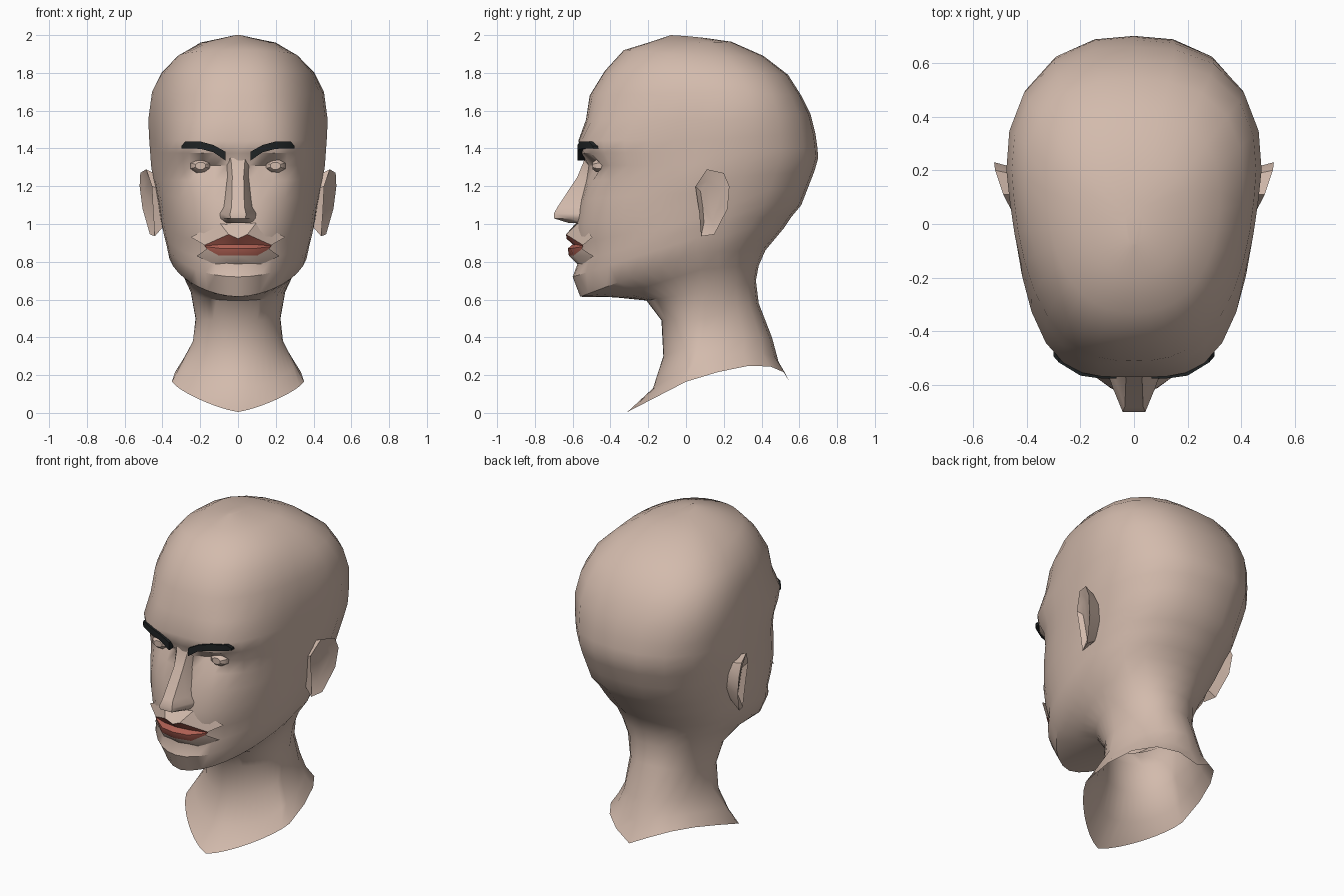
import bpy, bmesh, math
from mathutils import Vector

if "Cube" in bpy.data.objects:
    bpy.data.objects.remove(bpy.data.objects["Cube"])


def material(name, colour):
    m = bpy.data.materials.new(name)
    m.diffuse_color = (*colour, 1)
    m.use_nodes = True
    m.node_tree.nodes["Principled BSDF"].inputs["Base Color"].default_value = m.diffuse_color
    return m


SKIN = material("skin", (0.65, 0.495, 0.415))
LIP = material("lip red", (0.42, 0.115, 0.085))
BROW = material("brow black", (0.014, 0.017, 0.018))


def loft(name, rings, mats, closed=True, cap_start=False, cap_end=False,
         facing=None, mat_rows=None):
    """Skin a list of equally long point rows; mat_rows gives a material per band."""
    bm = bmesh.new()
    rows = [[bm.verts.new(p) for p in r] for r in rings]
    n = len(rows[0])
    for i, (a, b) in enumerate(zip(rows, rows[1:])):
        for j in range(n if closed else n - 1):
            k = (j + 1) % n
            f = bm.faces.new((a[j], a[k], b[k], b[j]))
            f.material_index = mat_rows[i] if mat_rows else 0
    if cap_start:
        bm.faces.new(rows[0])
    if cap_end:
        bm.faces.new(rows[-1])
    bmesh.ops.recalc_face_normals(bm, faces=bm.faces)
    if facing:
        if sum(f.normal.dot(Vector(facing)) for f in bm.faces) < 0:
            bmesh.ops.reverse_faces(bm, faces=bm.faces)
    mesh = bpy.data.meshes.new(name)
    bm.to_mesh(mesh)
    bm.free()
    for m in mats:
        mesh.materials.append(m)
    ob = bpy.data.objects.new(name, mesh)
    bpy.context.collection.objects.link(ob)
    return ob


def corner(t, e):
    """Point on a unit superellipse in direction t."""
    s, c, n = math.sin(t), max(math.cos(t), 0), 2 / e
    r = (s ** n + c ** n) ** (-1 / n)
    return s * r, c * r


def ring(yf, zf, xs, ys, zs, yb, zb, e, taper=0, hump=0, dent=0, nf=10, nb=5):
    """Tilted closed ring through a front, side and back point; e rounds the
    corners, taper narrows the front and dent presses in the eye sockets."""
    half = []
    for i in range(nf):
        s, w = corner(math.pi / 2 * i / nf, e)
        x = xs * s * (1 - taper * w)
        socket = dent * math.exp(-((x - .17) / .10) ** 2)
        half.append((x, ys + (yf - ys) * w + socket, zs + (zf - zs) * w))
    eb = 1 if e > 1.1 else min(max(e, .8), .9)
    for i in range(nb + 1):
        t = math.pi / 2 * i / nb
        w, c = corner(t, eb)
        half.append((xs * c if i < nb else 0, ys + (yb - ys) * w,
                     zs + (zb - zs) * w + hump * math.sin(2 * t)))
    return half + [(-x, y, z) for x, y, z in half[-2:0:-1]]


def mirrored_row(half):
    """Open row from the left end to the right end, given centre-to-right points."""
    return [(-x, y, z) for x, y, z in half[:0:-1]] + list(half)


# Head and neck: front y z, side x y z, back y z, roundness, taper, hump, dent
neck_rings = [
    (-.31, .005, .35, .00, .165, .55, .16, 1.55, 0, .09),
    (-.175, .13, .30, .04, .26, .49, .27, 1.2, 0, .05),
    (-.12, .30, .238, .08, .38, .455, .40, 1.0),
    (-.13, .49, .225, .10, .50, .385, .58, 1.0),
    (-.21, .595, .25, .10, .64, .37, .70, 1.0),
    (-.38, .612, .30, .08, .76, .385, .78, 1.05),
]
head_rings = [
    (-.56, .615, .37, .06, .85, .42, .86, 1.12, 0),
    (-.60, .72, .385, .06, .93, .47, .92, 1.0, 0),
    (-.57, .80, .40, .06, .98, .52, .98, .95, .03),
    (-.585, .89, .41, .07, 1.03, .56, 1.04, .87, .07),
    (-.58, 1.00, .42, .08, 1.10, .61, 1.10, .78, .10),
    (-.555, 1.13, .435, .10, 1.17, .645, 1.19, .72, .12),
    (-.530, 1.23, .45, .12, 1.24, .68, 1.28, .68, .15, 0, .01),
    (-.535, 1.31, .46, .15, 1.31, .70, 1.35, .60, .18, 0, .07),
    (-.555, 1.375, .465, .17, 1.38, .695, 1.41, .54, .19),
    (-.57, 1.44, .47, .18, 1.45, .685, 1.48, .54, .19),
    (-.53, 1.55, .475, .20, 1.55, .66, 1.58, .68, .16),
    (-.51, 1.68, .455, .20, 1.70, .61, 1.68, .77, .10),
    (-.43, 1.81, .405, .17, 1.80, .54, 1.79, .82, .05),
    (-.33, 1.92, .32, .12, 1.885, .41, 1.89, .88, 0),
    (-.20, 1.96, .20, .07, 1.96, .24, 1.965, 1.0, 0),
]
crown = (-.08, 2.0, .03, .0, 1.995, .10, 1.985, 1.0)
loft("head_and_neck", [ring(*r) for r in neck_rings + head_rings + [crown]],
     [SKIN], cap_end=True)

# Nose: z, ridge half width, ridge y, base half width, base y
nose_sections = [
    (1.40, .050, -.530, .09, -.50),
    (1.33, .036, -.542, .08, -.47),
    (1.25, .030, -.575, .065, -.49),
    (1.09, .034, -.68, .08, -.54),
    (1.055, .042, -.70, .10, -.55),
    (1.03, .040, -.70, .098, -.55),
    (1.005, .025, -.62, .08, -.55),
]
nose = []
for z, rw, ry, bw, by in nose_sections:
    half = [(rw, ry, z), ((rw + bw) / 2 + .008, ry * .4 + by * .6, z), (bw, by, z)]
    nose.append(half + [(-x, y, zz) for x, y, zz in reversed(half)])
loft("nose", nose, [SKIN], cap_start=True, cap_end=True)

# Mouth: skin above, both lips, skin below
mouth_rows = [
    [(0, -.578, 1.01), (.10, -.565, 1.01), (.25, -.495, .93)],
    [(0, -.632, .922), (.05, -.635, .945), (.177, -.545, .888)],
    [(0, -.600, .892), (.085, -.588, .892), (.177, -.545, .884)],
    [(0, -.626, .870), (.085, -.612, .870), (.174, -.547, .880)],
    [(0, -.620, .832), (.10, -.596, .832), (.165, -.550, .868)],
    [(0, -.572, .785), (.12, -.548, .785), (.22, -.49, .83)],
]
loft("mouth", [mirrored_row(r) for r in mouth_rows], [SKIN, LIP], closed=False,
     facing=(0, -1, 0), mat_rows=[0, 1, 1, 1, 0])

# Brow stations: x, y, bottom z, top z
brow_stations = [
    (.065, -.575, 1.335, 1.382),
    (.13, -.574, 1.380, 1.418),
    (.20, -.564, 1.398, 1.437),
    (.28, -.515, 1.400, 1.437),
    (.30, -.492, 1.400, 1.412),
]
# Ear outline: y, z
ear_outline = [(.05, 1.20), (.11, 1.29), (.20, 1.27), (.23, 1.20),
               (.22, 1.08), (.15, .945), (.08, .935), (.07, 1.06)]


def ear_ring(s, scale, cy, cz, x=None, inset=0):
    pts = []
    for y, z in ear_outline:
        flare = .446 + .36 * (y - .05) + .1 * (z - 1.1) - inset
        pts.append((s * (flare if x is None else x),
                    cy + (y - cy) * scale, cz + (z - cz) * scale))
    return pts


for side, s in (("right", 1), ("left", -1)):
    loft(side + "_brow",
         [[(s * x, y, lo), (s * x, y, hi), (s * x, y + .04, hi), (s * x, y + .04, lo)]
          for x, y, lo, hi in brow_stations], [BROW], cap_start=True, cap_end=True)

    # Ear: root inside the head, flared rim, sunken bowl
    loft(side + "_ear", [ear_ring(s, .75, .10, 1.12, x=.40),
                         ear_ring(s, 1, .13, 1.12),
                         ear_ring(s, .62, .12, 1.13, inset=.022)],
         [SKIN], cap_start=True, cap_end=True)

    # Eye: low ball, slightly wide
    eye = []
    for i in range(1, 6):
        a = math.pi * i / 6
        r, d = math.sin(a), math.cos(a)
        eye.append([(s * (.198 + .058 * r * math.cos(b)), -.453 - .047 * d,
                     1.308 + .040 * r * math.sin(b))
                    for b in (math.pi * (k + .5) / 4 for k in range(8))])
    loft(side + "_eye", eye, [SKIN], cap_start=True, cap_end=True)

# Smooth shading with sharp creases kept
for ob in bpy.data.objects:
    ob.select_set(True)
    bpy.context.view_layer.objects.active = ob
bpy.ops.object.shade_smooth_by_angle(angle=math.radians(38))
